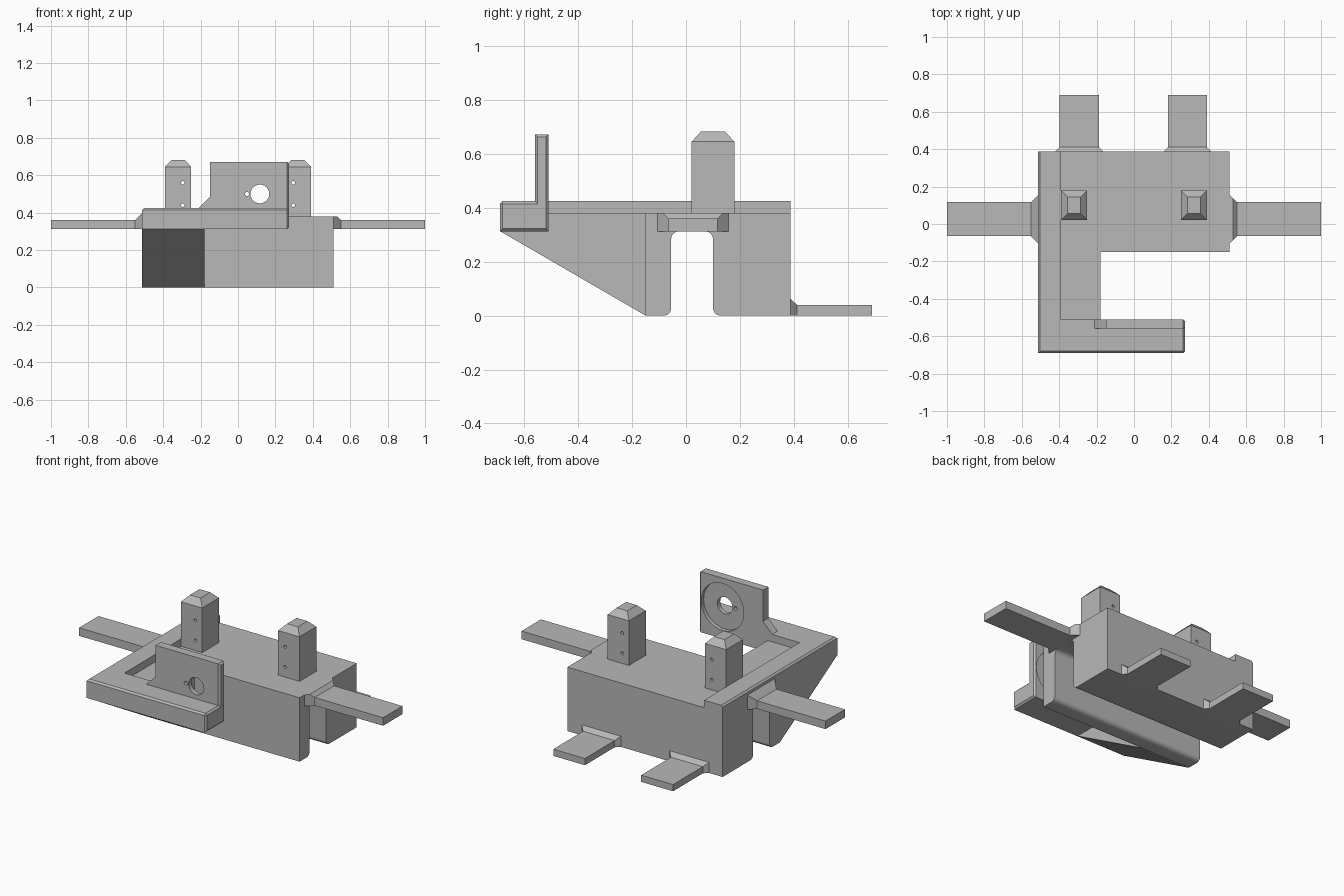
import bpy, bmesh, math
from mathutils import Matrix, Vector

if "Cube" in bpy.data.objects:
    bpy.data.objects.remove(bpy.data.objects["Cube"])

grey = bpy.data.materials.new("plain_grey")
grey.use_nodes = True
COLOUR = (0.48, 0.48, 0.48, 1)
grey.diffuse_color = COLOUR
grey.node_tree.nodes["Principled BSDF"].inputs["Base Color"].default_value = COLOUR


def finish(name, bm):
    bmesh.ops.recalc_face_normals(bm, faces=bm.faces)
    mesh = bpy.data.meshes.new(name)
    bm.to_mesh(mesh)
    bm.free()
    mesh.materials.append(grey)
    ob = bpy.data.objects.new(name, mesh)
    bpy.context.collection.objects.link(ob)
    return ob


def prism(name, profile, axis, lo, hi, bevels=()):
    """Extrude a 2D profile along an axis; bevels = (edge rule, size, segments)."""
    place = {"x": lambda a, b, t: (t, a, b),
             "y": lambda a, b, t: (a, t, b),
             "z": lambda a, b, t: (a, b, t)}[axis]
    bm = bmesh.new()
    base = bm.faces.new([bm.verts.new(place(a, b, lo)) for a, b in profile])
    ext = bmesh.ops.extrude_face_region(bm, geom=[base])
    shift = Vector(place(0, 0, hi - lo))
    bmesh.ops.translate(bm, vec=shift, verts=[v for v in ext["geom"] if isinstance(v, bmesh.types.BMVert)])
    bmesh.ops.recalc_face_normals(bm, faces=bm.faces)
    for rule, size, segments in bevels:
        edges = [e for e in bm.edges if rule(e.verts[0].co, e.verts[1].co)]
        bmesh.ops.bevel(bm, geom=edges, offset=size, segments=segments, profile=0.5, affect="EDGES")
    return finish(name, bm)


def rect(a0, a1, b0, b1):
    return [(a0, b0), (a1, b0), (a1, b1), (a0, b1)]


def hull(name, points):
    bm = bmesh.new()
    for p in points:
        bm.verts.new(p)
    bmesh.ops.convex_hull(bm, input=bm.verts)
    bmesh.ops.dissolve_limit(bm, angle_limit=0.01, verts=bm.verts, edges=bm.edges)
    return finish(name, bm)


def drill(ob, x, z, radius, y0, y1):
    """Cut a round hole along y."""
    bm = bmesh.new()
    turn = Matrix.Translation((x, (y0 + y1) / 2, z)) @ Matrix.Rotation(math.pi / 2, 4, "X")
    bmesh.ops.create_cone(bm, cap_ends=True, segments=40, radius1=radius, radius2=radius,
                          depth=y1 - y0, matrix=turn)
    cutter = finish("hole_cutter", bm)
    cutter.hide_render = True
    mod = ob.modifiers.new("hole", "BOOLEAN")
    mod.operation, mod.solver, mod.object = "DIFFERENCE", "EXACT", cutter
    bpy.context.view_layer.objects.active = ob
    bpy.ops.object.modifier_apply(modifier=mod.name)
    bpy.data.objects.remove(cutter)


def smooth(ob):
    bpy.ops.object.select_all(action="DESELECT")
    ob.select_set(True)
    bpy.context.view_layer.objects.active = ob
    bpy.ops.object.shade_smooth_by_angle(angle=math.radians(30))


def near(*pairs):
    return all(abs(a - b) < 0.001 for a, b in pairs)


# Main block with a rounded channel running across it
G0, G1, TOP, SHELF = -0.055, 0.10, 0.38, 0.312
channel_edge = lambda p, q: near((p.y, q.y), (p.z, q.z)) and (near((p.y, G0)) or near((p.y, G1)))
block = prism("main_block",
              [(-0.15, 0), (G0, 0), (G0, SHELF), (G1, SHELF), (G1, 0), (0.387, 0), (0.387, TOP), (-0.15, TOP)],
              "x", -0.512, 0.51, [(channel_edge, 0.028, 6)])
smooth(block)

# Sloping side arm
prism("side_arm", [(-0.688, SHELF), (-0.15, 0), (-0.15, TOP), (-0.688, TOP)], "x", -0.512, -0.18)

# Raised rim along the side and around the front corner
RIM = 0.424
outer_top = lambda p, q: near((p.z, RIM), (q.z, RIM)) and (
    near((p.x, -0.512), (q.x, -0.512)) or near((p.y, -0.69), (q.y, -0.69)))
prism("raised_rim",
      [(-0.512, 0.387), (-0.512, -0.69), (-0.15, -0.69), (-0.15, -0.51), (-0.39, -0.51), (-0.39, 0.387)],
      "z", SHELF, RIM, [(outer_top, 0.01, 1)])

# Front bar with the upright plate, chamfered at the free end
END = 0.272
hook_edges = lambda p, q: near((p.x, END), (q.x, END)) or near((p.y, -0.69), (q.y, -0.69), (p.z, RIM), (q.z, RIM))
hook = prism("front_bar_and_plate",
             [(-0.69, SHELF), (-0.51, SHELF), (-0.51, 0.672), (-0.56, 0.672), (-0.56, RIM), (-0.69, RIM)],
             "x", -0.15, END, [(hook_edges, 0.01, 1)])
drill(hook, 0.117, 0.50, 0.14, -0.533, -0.45)
drill(hook, 0.117, 0.50, 0.05, -0.6, -0.45)
drill(hook, 0.048, 0.50, 0.011, -0.6, -0.45)
smooth(hook)
prism("plate_brace", [(-0.21, RIM), (-0.15, RIM), (-0.15, 0.486)], "y", -0.56, -0.51)

for side, s in (("left", 1), ("right", -1)):
    # Upright post with a tapered tip and two small holes
    cx, cy = s * 0.32, 0.10
    points = [(cx + i * w, cy + j * d, z)
              for w, d, z in ((0.07, 0.079, TOP), (0.07, 0.079, 0.645), (0.035, 0.045, 0.682))
              for i in (-1, 1) for j in (-1, 1)]
    post = hull(side + "_post", points)
    for z in (0.44, 0.56):
        drill(post, s * 0.295, z, 0.009, -0.1, 0.3)
    smooth(post)

    # Side tab with a flared root
    prism(side + "_side_tab", rect(-0.065, 0.117, SHELF, 0.36), "x", *sorted((s * 0.51, s * 1.0)))
    steps = [(0.51, 0.04, TOP), (0.53, 0.02, TOP)] if s > 0 else [(0.51, 0.04, 0.40)]
    steps.append((0.55, 0, 0.36))
    hull(side + "_side_tab_root",
         [(s * x, y, z) for x, f, top in steps for y in (-0.065 - f, 0.117 + f) for z in (SHELF, top)])

    # Rear tab with a flared root
    a, b = (0.182, 0.39) if s > 0 else (-0.398, -0.188)
    prism(side + "_rear_tab", rect(a, b, 0.387, 0.69), "z", 0, 0.04)
    hull(side + "_rear_tab_root",
         [(x, y, z) for y, f, top in ((0.387, 0.024, 0.063), (0.411, 0, 0.04))
          for x in (a - f, b + f) for z in (0, top)])
